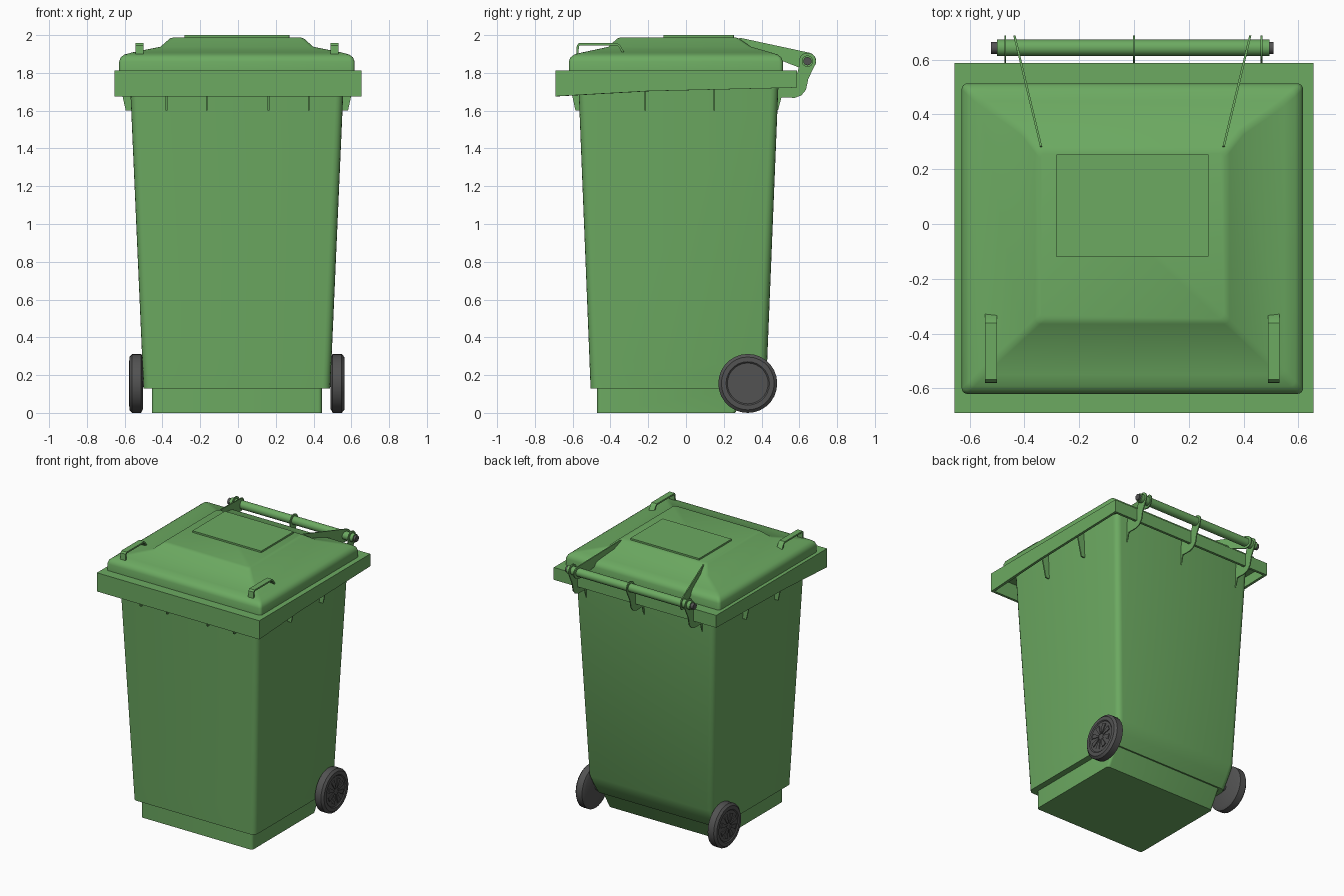
import bpy, bmesh
from math import sin, cos, pi, radians

if "Cube" in bpy.data.objects:
    bpy.data.objects.remove(bpy.data.objects["Cube"])

CX = -0.006          # the bin sits a hair left of the rim centre


def material(name, rgb):
    m = bpy.data.materials.new(name)
    m.diffuse_color = (*rgb, 1)
    m.use_nodes = True
    m.node_tree.nodes["Principled BSDF"].inputs["Base Color"].default_value = m.diffuse_color
    return m


GREEN = material("green_plastic", (0.15, 0.40, 0.12))
DARK = material("dark_rubber", (0.085, 0.085, 0.085))


def loft(name, loops, mat=GREEN, closed=False, angle=35):
    """Skin a list of equal-length 3D loops; cap the ends or join them."""
    bm = bmesh.new()
    rows = [[bm.verts.new(p) for p in loop] for loop in loops]
    n = len(rows[0])
    pairs = list(zip(rows, rows[1:])) + ([(rows[-1], rows[0])] if closed else [])
    for a, b in pairs:
        for i in range(n):
            j = (i + 1) % n
            bm.faces.new((a[i], a[j], b[j], b[i]))
    if not closed:
        bm.faces.new(rows[0][::-1])
        bm.faces.new(rows[-1])
    bmesh.ops.recalc_face_normals(bm, faces=bm.faces)
    me = bpy.data.meshes.new(name)
    bm.to_mesh(me)
    bm.free()
    me.materials.append(mat)
    ob = bpy.data.objects.new(name, me)
    bpy.context.collection.objects.link(ob)
    bpy.ops.object.select_all(action='DESELECT')
    ob.select_set(True)
    bpy.context.view_layer.objects.active = ob
    bpy.ops.object.shade_smooth_by_angle(angle=radians(angle))
    return ob


def rect(hx, y0, y1, z, r=0.04, seg=4, cx=CX):
    """Rounded rectangle loop at height z."""
    pts = []
    for k, (sx, y, sy) in enumerate([(1, y1, -1), (-1, y1, -1), (-1, y0, 1), (1, y0, 1)]):
        for i in range(seg + 1):
            a = (k + i / seg) * pi / 2
            pts.append((cx + sx * (hx - r) + r * cos(a), y + sy * r + r * sin(a), z))
    return pts


def plate_yz(name, pts, x, t, slant=lambda y: 0, mat=GREEN):
    """Flat plate drawn in the y-z plane, thickness t along x."""
    return loft(name, [[(x + s * t / 2 + slant(y), y, z) for y, z in pts] for s in (-1, 1)], mat)


def lathe_x(name, prof, y, z, n=24, mat=GREEN):
    """Turned part along x from (x, radius) pairs."""
    return loft(name, [[(x, y + r * cos(2 * pi * i / n), z + r * sin(2 * pi * i / n))
                        for i in range(n)] for x, r in prof], mat)


# Tapered body; the lower back slopes inward over the axle
loft("body", [rect(0.494, -0.505, 0.345, 0.13), rect(0.497, -0.508, 0.39, 0.20),
              rect(0.501, -0.511, 0.43, 0.28), rect(0.568, -0.572, 0.492, 1.80)])
loft("base", [rect(0.45, -0.47, 0.26, 0.0, 0.02), rect(0.45, -0.47, 0.34, 0.14, 0.02)])


# Overhanging rim: hollow skirt whose lower edge rises towards the back
def rim_loop(inset, z=None):
    hx, y0, y1 = 0.655 - inset, -0.69 + inset, 0.588 - inset
    ys = [y0, y0 + 0.48, y1]
    low = [1.676, 1.703, 1.722]
    ring = [(hx, i) for i in range(3)] + [(-hx, i) for i in (2, 1, 0)]
    return [(x, ys[i], low[i] if z is None else z) for x, i in ring]


loft("rim_skirt", [rim_loop(0), rim_loop(0, 1.812), rim_loop(0.10, 1.812),
                   rim_loop(0.10, 1.79), rim_loop(0.018, 1.79), rim_loop(0.018)], closed=True)

# Domed lid
loft("lid", [rect(0.623, -0.62, 0.513, 1.80, 0.02), rect(0.623, -0.62, 0.513, 1.86, 0.02),
             rect(0.615, -0.612, 0.505, 1.882, 0.02), rect(0.595, -0.592, 0.485, 1.897, 0.02),
             rect(0.555, -0.55, 0.45, 1.908, 0.02), rect(0.405, -0.41, 0.345, 1.938, 0.02),
             rect(0.355, -0.365, 0.28, 1.982, 0.02), rect(0.335, -0.345, 0.26, 1.988, 0.02)])
loft("lid_panel", [rect(0.278, -0.12, 0.254, z, 0.002, 1) for z in (1.975, 2.0)])

# Lid handles, straps bent over two feet
strap = [(-0.582, 1.89), (-0.578, 1.945), (-0.568, 1.957), (-0.362, 1.957), (-0.348, 1.945),
         (-0.328, 1.91), (-0.340, 1.91), (-0.358, 1.940), (-0.366, 1.946), (-0.562, 1.946),
         (-0.567, 1.94), (-0.570, 1.89)]
for side, s in (("left", -1), ("right", 1)):
    plate_yz("lid_handle_" + side, strap, CX + s * 0.516, 0.042)

# Stiffening ribs under the rim
for i, x in enumerate((-0.378, -0.165, 0.161, 0.374)):
    plate_yz(f"front_rib_{i + 1}", [(-0.55, 1.60), (-0.585, 1.60), (-0.628, 1.795), (-0.55, 1.795)],
             x, 0.009)
for side, s in (("left", -1), ("right", 1)):
    for i, y in enumerate((-0.215, 0.15)):
        loft(f"{side}_rib_{i + 1}", [[(CX + s * u, y + d, z) for u, z in
             ((0.545, 1.60), (0.588, 1.60), (0.632, 1.795), (0.545, 1.795))]
             for d in (-0.0045, 0.0045)])

# Hinge rod with end pins
RY, RZ = 0.643, 1.862
lathe_x("hinge_rod", [(-0.50, 0.03), (0.495, 0.03)], RY, RZ, 20)
for side, s in (("left", -1), ("right", 1)):
    lathe_x("hinge_pin_" + side, [(s * 0.49 + CX, 0.022), (s * 0.516 + CX, 0.022)], RY, RZ, 16, DARK)

# Hook brackets from the back wall up to the rod
end = [(RY + 0.045 * cos(a), RZ + 0.045 * sin(a)) for a in [radians(d) for d in range(-20, 201, 20)]]
hook = [(0.47, 1.60), (0.488, 1.605), (0.505, 1.67), (0.575, 1.668), (0.61, 1.68), (0.635, 1.71),
        (0.648, 1.77)] + end + [(0.59, 1.80), (0.57, 1.79), (0.485, 1.79)]
for name, x in (("left", -0.47), ("middle", 0.0), ("right", 0.466)):
    plate_yz("hinge_bracket_" + name, hook, x, 0.007)

# Lid arms, splayed webs running from the dome to the rod
tip = [(RY + 0.046 * cos(a), RZ + 0.046 * sin(a)) for a in [radians(d) for d in range(75, -106, -20)]]
arm = [(0.26, 1.96), (0.285, 1.986)] + tip + [(0.595, 1.83), (0.505, 1.865), (0.46, 1.89)]
for side, s in (("left", -1), ("right", 1)):
    plate_yz("lid_arm_" + side, arm, CX + s * 0.335, 0.008, lambda y, s=s: s * (y - 0.29) * 0.24)

# Wheels with a shallow dished face and eight spokes
WY, WZ = 0.327, 0.156
for side, s in (("left", -1), ("right", 1)):
    prof = [(0.496, 0.135), (0.507, 0.156), (0.555, 0.156), (0.569, 0.14), (0.570, 0.115), (0.564, 0.108)]
    lathe_x("wheel_" + side, [(CX + s * x, r) for x, r in prof], WY, WZ, 28, DARK)
    for k in range(8):
        a = k * pi / 4 + pi / 8
        quad = [(0.022, -0.005), (0.088, -0.018), (0.088, 0.018), (0.022, 0.005)]
        pts = [(WY + u * cos(a) - v * sin(a), WZ + u * sin(a) + v * cos(a)) for u, v in quad]
        plate_yz(f"wheel_{side}_spoke_{k + 1}", pts, CX + s * 0.565, 0.010, mat=DARK)
lathe_x("axle", [(-0.51, 0.02), (0.50, 0.02)], WY, WZ, 12, DARK)
